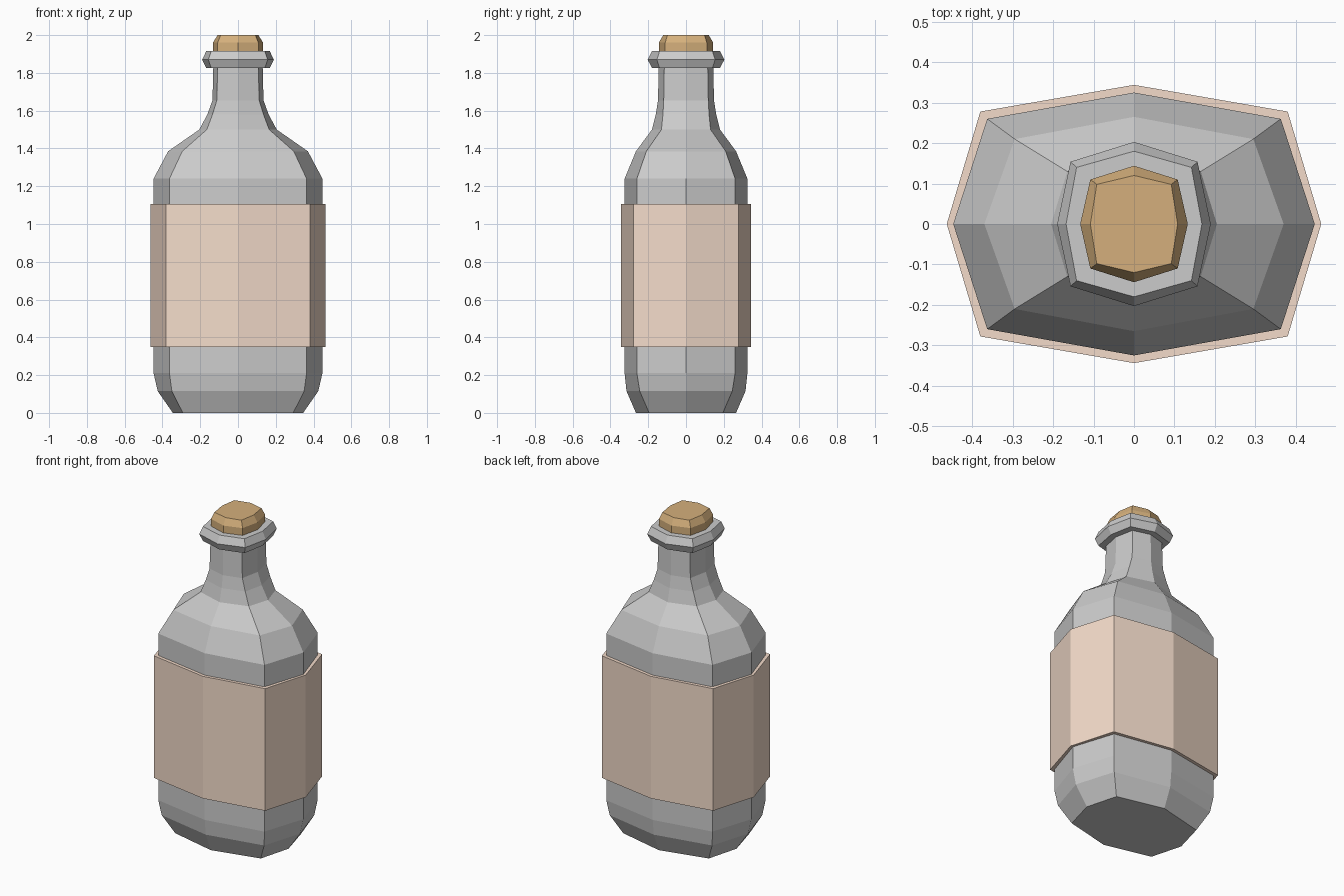
import bpy, bmesh

if "Cube" in bpy.data.objects:
    bpy.data.objects.remove(bpy.data.objects["Cube"])


def loft(name, rings, color=None, closed=False):
    """Skin 8-sided rings (z, half width, half depth, corner x, corner y)."""
    bm = bmesh.new()
    loops = []
    for z, a, b, c, d in rings:
        pts = [(a, 0), (c, d), (0, b), (-c, d), (-a, 0), (-c, -d), (0, -b), (c, -d)]
        loops.append([bm.verts.new((x, y, z)) for x, y in pts])
    pairs = list(zip(loops, loops[1:]))
    if closed:
        pairs.append((loops[-1], loops[0]))
    else:
        bm.faces.new(loops[0][::-1])
        bm.faces.new(loops[-1])
    for lo, hi in pairs:
        for i in range(8):
            j = (i + 1) % 8
            bm.faces.new((lo[i], lo[j], hi[j], hi[i]))
    bmesh.ops.recalc_face_normals(bm, faces=bm.faces[:])
    mesh = bpy.data.meshes.new(name)
    bm.to_mesh(mesh)
    bm.free()
    obj = bpy.data.objects.new(name, mesh)
    bpy.context.collection.objects.link(obj)
    if color:
        mat = bpy.data.materials.new(name + "_material")
        mat.diffuse_color = (*color, 1)
        mat.use_nodes = True
        mat.node_tree.nodes["Principled BSDF"].inputs["Base Color"].default_value = mat.diffuse_color
        mesh.materials.append(mat)
    return obj


# Glass bottle: base, body, shoulder, neck and flared lip
body = (0.447, 0.325, 0.363, 0.26)
loft("bottle", [
    (0.005, 0.345, 0.265, 0.292, 0.195),
    (0.115, 0.425, 0.315, 0.35, 0.245),
    (0.21, *body),
    (1.24, *body),
    (1.385, 0.37, 0.265, 0.295, 0.21),
    (1.50, 0.205, 0.18, 0.165, 0.13),
    (1.58, 0.162, 0.16, 0.135, 0.122),
    (1.655, 0.135, 0.148, 0.112, 0.118),
    (1.825, 0.131, 0.145, 0.108, 0.115),
    (1.826, 0.168, 0.18, 0.142, 0.14),
    (1.87, 0.19, 0.203, 0.157, 0.154),
    (1.915, 0.168, 0.18, 0.142, 0.14),
])

# Paper label wrapped around the body
outer = (0.463, 0.344, 0.38, 0.278)
loft("label", [(0.35, *body), (0.35, *outer), (1.105, *outer), (1.105, *body)],
     (0.9, 0.71, 0.59), closed=True)

# Cork stopper with chamfered top
cork = (0.133, 0.144, 0.108, 0.11)
loft("cork", [(0 + 1.90, *cork), (1.96, *cork), (2.0, 0.108, 0.12, 0.092, 0.098)],
     (0.66, 0.43, 0.2))

# Rest the base exactly on the floor
for v in bpy.data.objects["bottle"].data.vertices:
    if v.co.z < 0.01:
        v.co.z = 0
